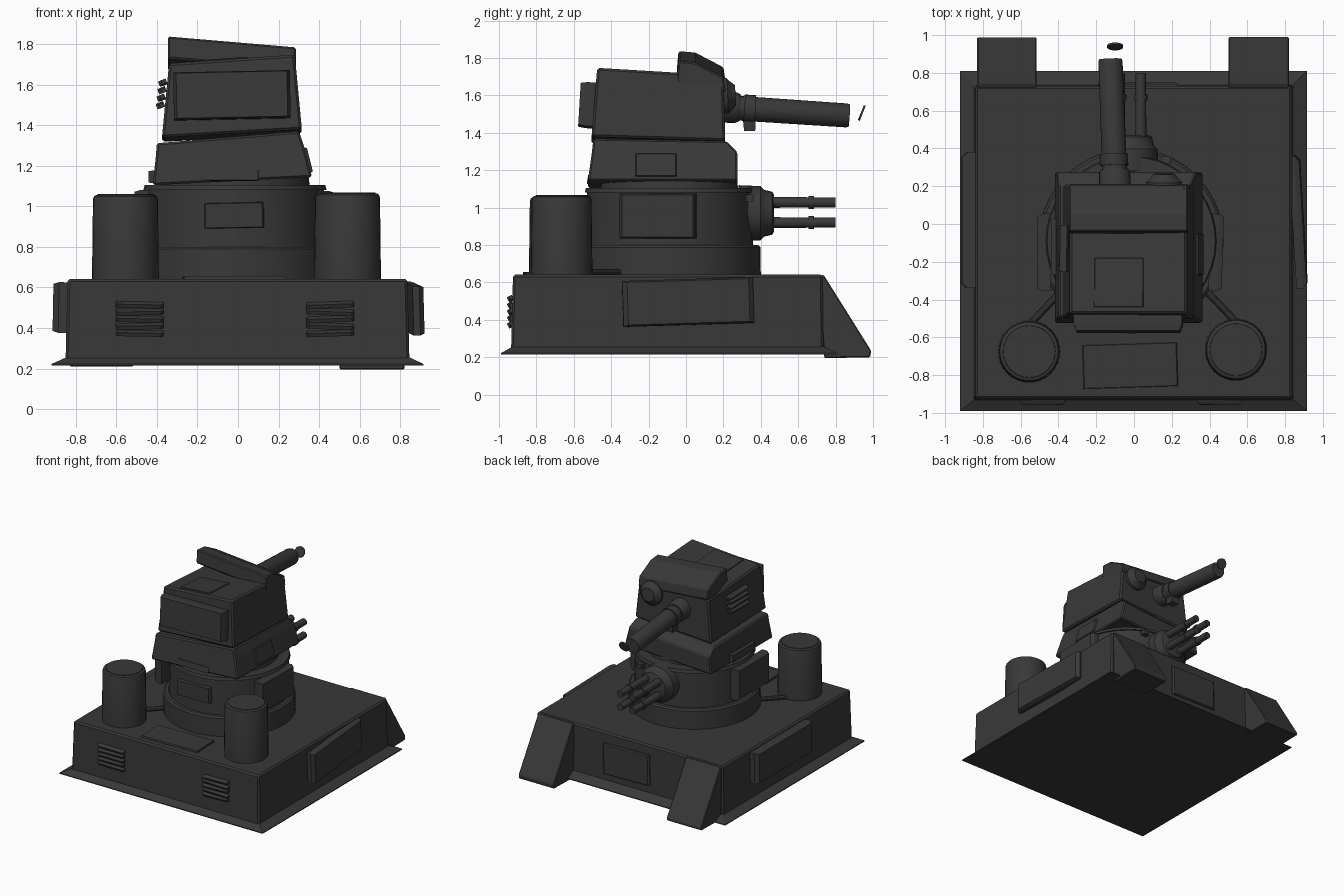
import bpy, bmesh, math
from mathutils import Vector, Matrix

if "Cube" in bpy.data.objects:
    bpy.data.objects.remove(bpy.data.objects["Cube"])

metal = bpy.data.materials.new("dark_grey_metal")
metal.diffuse_color = (0.04, 0.04, 0.04, 1)
metal.use_nodes = True
metal.node_tree.nodes["Principled BSDF"].inputs["Base Color"].default_value = metal.diffuse_color


def finish(name, bm, bevel=0.0, smooth=False):
    bmesh.ops.recalc_face_normals(bm, faces=bm.faces)
    me = bpy.data.meshes.new(name)
    bm.to_mesh(me)
    bm.free()
    me.materials.append(metal)
    ob = bpy.data.objects.new(name, me)
    bpy.context.collection.objects.link(ob)
    if bevel:
        m = ob.modifiers.new("bevel", 'BEVEL')
        m.width = bevel
        m.segments = 1
        m.limit_method = 'ANGLE'
    if smooth:
        bpy.ops.object.select_all(action='DESELECT')
        ob.select_set(True)
        bpy.context.view_layer.objects.active = ob
        bpy.ops.object.shade_smooth_by_angle(angle=math.radians(35))
    return ob


def skin(name, rings, **kw):
    """Closed skin over rings of points."""
    bm = bmesh.new()
    vs = [[bm.verts.new(p) for p in r] for r in rings]
    n = len(vs[0])
    for a, b in zip(vs, vs[1:]):
        for i in range(n):
            bm.faces.new((a[i], a[(i + 1) % n], b[(i + 1) % n], b[i]))
    bm.faces.new(vs[0])
    bm.faces.new(vs[-1])
    return finish(name, bm, **kw)


def block(name, sections, **kw):
    """Stack of rectangles (x0, x1, y0, y1, z, slope_x, slope_y)."""
    rings = []
    for x0, x1, y0, y1, z, sx, sy in sections:
        rings.append([(x, y, z + sx * x + sy * y)
                      for x, y in ((x0, y0), (x1, y0), (x1, y1), (x0, y1))])
    return skin(name, rings, **kw)


def prism(name, profile, x0, x1, shear=0.0, **kw):
    """Side profile (y, z) pulled along x."""
    return skin(name, [[(x, y, z + shear * x) for y, z in profile] for x in (x0, x1)], **kw)


def lathe(name, p0, p1, profile, seg=32):
    """Round part: profile of (distance along axis 0..1, radius)."""
    p0, p1 = Vector(p0), Vector(p1)
    q = (p1 - p0).to_track_quat('Z', 'Y')
    rings = []
    for t, r in profile:
        c = p0.lerp(p1, t)
        rings.append([c + q @ Vector((r * math.cos(a), r * math.sin(a), 0))
                      for a in (2 * math.pi * i / seg for i in range(seg))])
    return skin(name, rings, smooth=True)


def panel(name, loc, normal, w, h, d, taper=0.9, roll=0.0):
    """Tapered plate rising by d along its normal from loc."""
    n = Vector(normal).normalized()
    up = Vector((0, 0, 1)) if abs(n.z) < 0.9 else Vector((0, 1, 0))
    r = up.cross(n).normalized()
    m = Matrix((r, n.cross(r), n)).transposed() @ Matrix.Rotation(roll, 3, 'Z')
    c = Vector(loc)
    rings = []
    for k, z in ((1, 0), (1, d * 0.6), (taper, d)):
        rings.append([c + m @ Vector((sx * w / 2 * k, sy * h / 2 * k, z))
                      for sx, sy in ((-1, -1), (1, -1), (1, 1), (-1, 1))])
    return skin(name, rings)


# --- base hull, skirt and rear feet
block("base_hull", [(-.85, .845, -.935, .735, .24, 0, 0),
                    (-.84, .835, -.925, .73, .642, 0, 0)], bevel=.012)
block("base_skirt", [(-.92, .915, -.99, .81, .215, 0, 0), (-.92, .915, -.99, .81, .222, 0, 0),
                     (-.84, .84, -.925, .735, .258, 0, 0)])
for name, x0, x1, z in (("left_foot", -.83, -.515, .21), ("right_foot", .5, .82, .195)):
    prism(name, [(.70, .63), (.735, .642), (.99, .235), (.985, z + .005), (.74, z)], x0, x1, bevel=.006)

# --- armour plates and hatches on the base
panel("right_side_panel", (.842, .01, .495), (1, .06, .03), .70, .245, .055, .93, .03)
panel("left_side_panel", (-.842, .02, .50), (-1, 0, .02), .72, .25, .07, .93, .0)
panel("rear_panel", (.02, .725, .435), (0, 1, 0), .42, .25, .025, .94, .02)
panel("deck_hatch", (-.02, -.75, .64), (0, 0, 1), .50, .23, .016, .98, .03)

# --- front vents
for name, cx, tilt in (("left_vent", -.485, .02), ("right_vent", .455, -.04)):
    for i in range(5):
        panel(f"{name}_slat_{i}", (cx, -.925, .38 + i * .035), (0, -1, -.5),
              .235, .022, .03, .9, tilt * (1 if i % 2 else -1))

# --- storage drums with caps and feed pipes
for name, s, cx, cy, top in (("left", -1, -.555, -.675, 1.06), ("right", 1, .54, -.665, 1.068)):
    lathe(name + "_drum", (cx, cy, .63), (cx, cy, top - .005),
          [(0, .165), (.95, .16), (.985, .155), (1, .145)])
    lathe(name + "_drum_cap", (cx, cy, top - .01), (cx, cy, top), [(0, .14), (1, .137)])
    lathe(name + "_pipe", (s * .56, -.54, .655), (s * .36, -.33, .655), [(0, .018), (1, .018)], 10)

# --- turret ring
C = (-.015, -.09)
lathe("turret_foot_ring", (*C, .63), (*C, .80), [(0, .49), (.93, .488), (1, .475)], 40)
lathe("turret_drum", (*C, .79), (*C, 1.105), [(0, .45), (.92, .44), (.92, .452), (1, .445)], 40)
lathe("turret_neck_disc", (*C, 1.09), (*C, 1.17), [(0, .37), (1, .36)], 40)
panel("turret_left_panel", (-.44, -.15, .955), (-1, 0, 0), .41, .25, .07, .93)
panel("turret_right_panel", (.40, -.15, .955), (1, -.03, 0), .41, .24, .07, .93)
panel("turret_front_panel", (-.02, -.52, .955), (0, -1, 0), .295, .125, .03, .95, .02)

# --- quad gun on the turret back
G = (-.02, .97)
lathe("quad_gun_mount", (G[0], .28, G[1]), (G[0], .47, G[1]),
      [(0, .15), (.62, .145), (.72, .125), (.95, .115), (1, .10)], 24)
for i, (dx, dz) in enumerate(((-.056, .058), (.056, .058), (-.056, -.05), (.056, -.05))):
    x, z = G[0] + dx, G[1] + dz
    lathe(f"small_barrel_{i}", (x, .42, z), (x, .80, z), [(0, .03), (1, .027)], 14)
    lathe(f"small_barrel_ring_{i}", (x, .655, z), (x, .685, z), [(0, .035), (1, .035)], 14)
panel("turret_rear_latch", (.17, .32, 1.05), (0, 1, 0), .05, .04, .04)

# --- neck block
block("neck_block", [(-.42, .365, -.525, .275, 1.125, .05, 0),
                     (-.405, .325, -.503, .275, 1.275, .07, 0),
                     (-.40, .30, -.495, .215, 1.335, .085, -.02)], bevel=.01)
panel("neck_right_panel", (.335, -.16, 1.225), (1, 0, .25), .22, .125, .02, .95)
panel("neck_left_panel", (-.405, -.12, 1.145), (-1, 0, 0), .30, .06, .035, .95)
panel("neck_front_panel", (-.04, -.515, 1.15), (0, -1, .15), .28, .05, .012, .95)

# --- head
block("head", [(-.375, .315, -.505, .21, 1.345, .058, -.03),
               (-.34, .28, -.475, .20, 1.70, .07, -.06)], bevel=.012)
panel("head_front_panel", (-.03, -.48, 1.545), (0, -1, .06), .575, .235, .09, .95, .02)
panel("head_top_hatch", (-.08, -.31, 1.712), (-.07, .06, 1), .26, .26, .008, .98)
prism("head_visor", [(-.05, 1.70), (-.04, 1.808), (.05, 1.80), (.20, 1.722), (.212, 1.64), (.1, 1.64)],
      -.345, .285, -.085, bevel=.008)
for i in range(4):
    panel(f"head_vent_slat_{i}", (-.352 - .004 * (3 - i), -.13, 1.505 + i * .037), (-1, 0, -.4),
          .25, .022, .04, .9, .03 * (1 if i % 2 else -1))
lathe("head_lens", (.16, .18, 1.595), (.16, .265, 1.60),
      [(0, .095), (.5, .095), (.65, .08), (.85, .065), (1, .055)], 24)

# --- main gun, clamp and loose muzzle disc
lathe("main_barrel_collar", (-.10, .18, 1.54), (-.103, .29, 1.533), [(0, .085), (.8, .082), (1, .07)], 24)
lathe("main_barrel", (-.10, .20, 1.537), (-.125, .873, 1.492), [(0, .066), (.98, .064), (1, .06)], 28)
lathe("main_barrel_band", (-.105, .31, 1.53), (-.107, .37, 1.526), [(0, .075), (1, .075)], 24)
panel("main_barrel_clamp", (-.106, .34, 1.50), (0, 0, -1), .07, .065, .09, .92)
lathe("muzzle_disc", (-.10, .935, 1.508), (-.10, .945, 1.504), [(0, .043), (1, .043)], 20)
